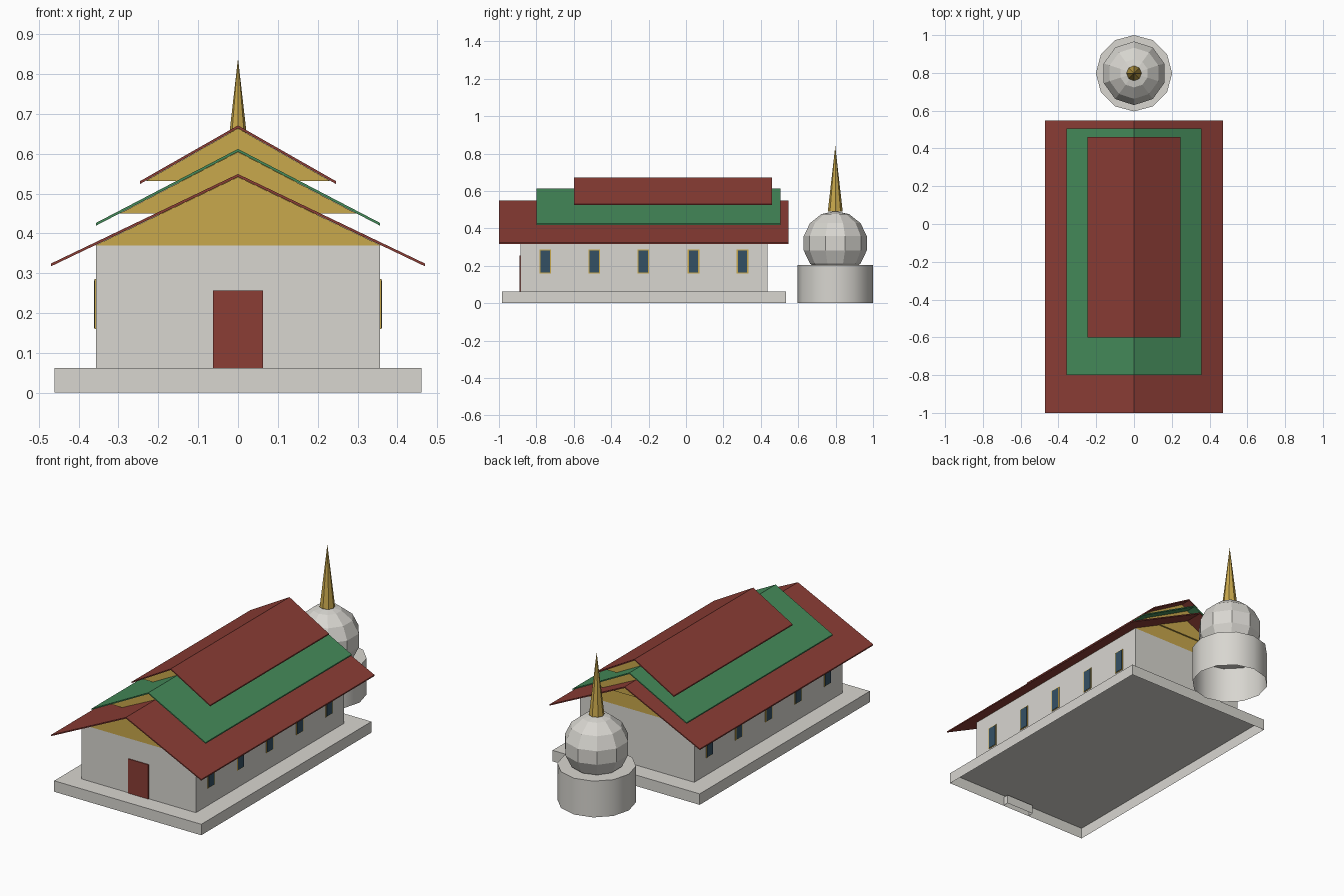
import bpy, bmesh, math
from mathutils import Matrix

if "Cube" in bpy.data.objects:
    bpy.data.objects.remove(bpy.data.objects["Cube"])


def material(name, hexcode):
    rgb = [int(hexcode[i:i + 2], 16) / 255 for i in (0, 2, 4)]
    lin = [c / 12.92 if c <= 0.04045 else ((c + 0.055) / 1.055) ** 2.4 for c in rgb]
    m = bpy.data.materials.new(name)
    m.diffuse_color = (*lin, 1)
    m.use_nodes = True
    m.node_tree.nodes["Principled BSDF"].inputs["Base Color"].default_value = m.diffuse_color
    return m


WHITE = material("plaster white", "d8d6d0")
RED = material("roof red", "8b3d35")
GREEN = material("roof green", "458b5a")
GOLD = material("gold", "c9a84c")
BLUE = material("window blue", "345064")


def finish(name, bm, mat):
    bmesh.ops.recalc_face_normals(bm, faces=bm.faces)
    me = bpy.data.meshes.new(name)
    bm.to_mesh(me)
    bm.free()
    me.materials.append(mat)
    ob = bpy.data.objects.new(name, me)
    bpy.context.collection.objects.link(ob)
    return ob


def drop_bottom(bm):
    low = min(v.co.z for v in bm.verts)
    faces = [f for f in bm.faces if all(v.co.z < low + 1e-5 for v in f.verts)]
    bmesh.ops.delete(bm, geom=faces, context='FACES_ONLY')


def box(name, x0, x1, y0, y1, z0, z1, mat, open_bottom=False):
    bm = bmesh.new()
    bmesh.ops.create_cube(bm, size=1)
    for v in bm.verts:
        v.co = ((x0, x1)[v.co.x > 0], (y0, y1)[v.co.y > 0], (z0, z1)[v.co.z > 0])
    ob = finish(name, bm, mat)
    if open_bottom:
        bm = bmesh.new()
        bm.from_mesh(ob.data)
        drop_bottom(bm)
        bm.to_mesh(ob.data)
        bm.free()
    return ob


def extrude_profile(name, points, y0, y1, mat):
    """Extrude an x-z outline along y."""
    bm = bmesh.new()
    face = bm.faces.new([bm.verts.new((x, y0, z)) for x, z in points])
    new = bmesh.ops.extrude_face_region(bm, geom=[face])["geom"]
    for v in new:
        if isinstance(v, bmesh.types.BMVert):
            v.co.y = y1
    return finish(name, bm, mat)


# Platform, hollow underneath, with a step block inside its front edge
box("platform", -0.46, 0.46, -0.985, 0.535, 0, 0.062, WHITE, True)
box("front_step", -0.087, 0.087, -0.98, -0.95, 0, 0.05, WHITE, True)

# Hall walls and door
box("walls", -0.357, 0.357, -0.886, 0.436, 0.062, 0.37, WHITE)
box("door", -0.0625, 0.0625, -0.891, -0.885, 0.062, 0.256, RED)

# Three stacked roofs, each with a gable prism below
# name, half width, eave z, ridge z, y front, y back, gable base z, gable front, gable back
ROOFS = [
    ("lower", 0.47, 0.317, 0.549, -1.0, 0.548, 0.37, -0.886, 0.436, RED),
    ("middle", 0.357, 0.419, 0.612, -0.80, 0.505, 0.45, -0.74, 0.445, GREEN),
    ("upper", 0.246, 0.524, 0.671, -0.60, 0.46, 0.531, -0.54, 0.40, RED),
]
T = 0.007
for name, w, ze, zr, y0, y1, zg, g0, g1, mat in ROOFS:
    extrude_profile(name + "_roof",
                    [(-w, ze), (0, zr - T), (w, ze), (w, ze + T), (0, zr), (-w, ze + T)],
                    y0, y1, mat)
    top = zr - T - 0.0005
    gw = w * (top - zg) / (zr - T - ze)
    extrude_profile(name + "_gable", [(-gw, zg), (gw, zg), (0, top)], g0, g1, GOLD)

# Side windows: gold frame plate with a blue pane in front
for side in (-1, 1):
    for y in (-0.752, -0.49, -0.228, 0.04, 0.302):
        for part, hw, z0, z1, depth, mat in (
                ("window_frame", 0.031, 0.160, 0.286, 0.003, GOLD),
                ("window_pane", 0.025, 0.163, 0.282, 0.005, BLUE)):
            xs = sorted((side * 0.356, side * (0.357 + depth)))
            box(part, *xs, y - hw, y + hw, z0, z1, mat)

# Stupa drum, open underneath
CY = 0.798
bm = bmesh.new()
bmesh.ops.create_cone(bm, cap_ends=True, segments=12, radius1=0.202, radius2=0.202,
                      depth=0.205, matrix=Matrix.Translation((0, CY, 0.1025)))
drum = finish("stupa_drum", bm, WHITE)
bm = bmesh.new()
bm.from_mesh(drum.data)
drop_bottom(bm)
bm.to_mesh(drum.data)
bm.free()
bpy.context.view_layer.objects.active = drum
drum.select_set(True)
bpy.ops.object.shade_smooth_by_angle(angle=math.radians(35))

# Faceted dome
bm = bmesh.new()
bmesh.ops.create_uvsphere(bm, u_segments=10, v_segments=7, radius=0.173,
                          matrix=Matrix.Translation((0, CY, 0.32)))
finish("stupa_dome", bm, WHITE)

# Spire
bm = bmesh.new()
bmesh.ops.create_cone(bm, cap_ends=True, segments=8, radius1=0.04, radius2=0,
                      depth=0.35, matrix=Matrix.Translation((0, CY, 0.665)))
bmesh.ops.remove_doubles(bm, verts=bm.verts, dist=1e-5)
finish("stupa_spire", bm, GOLD)
